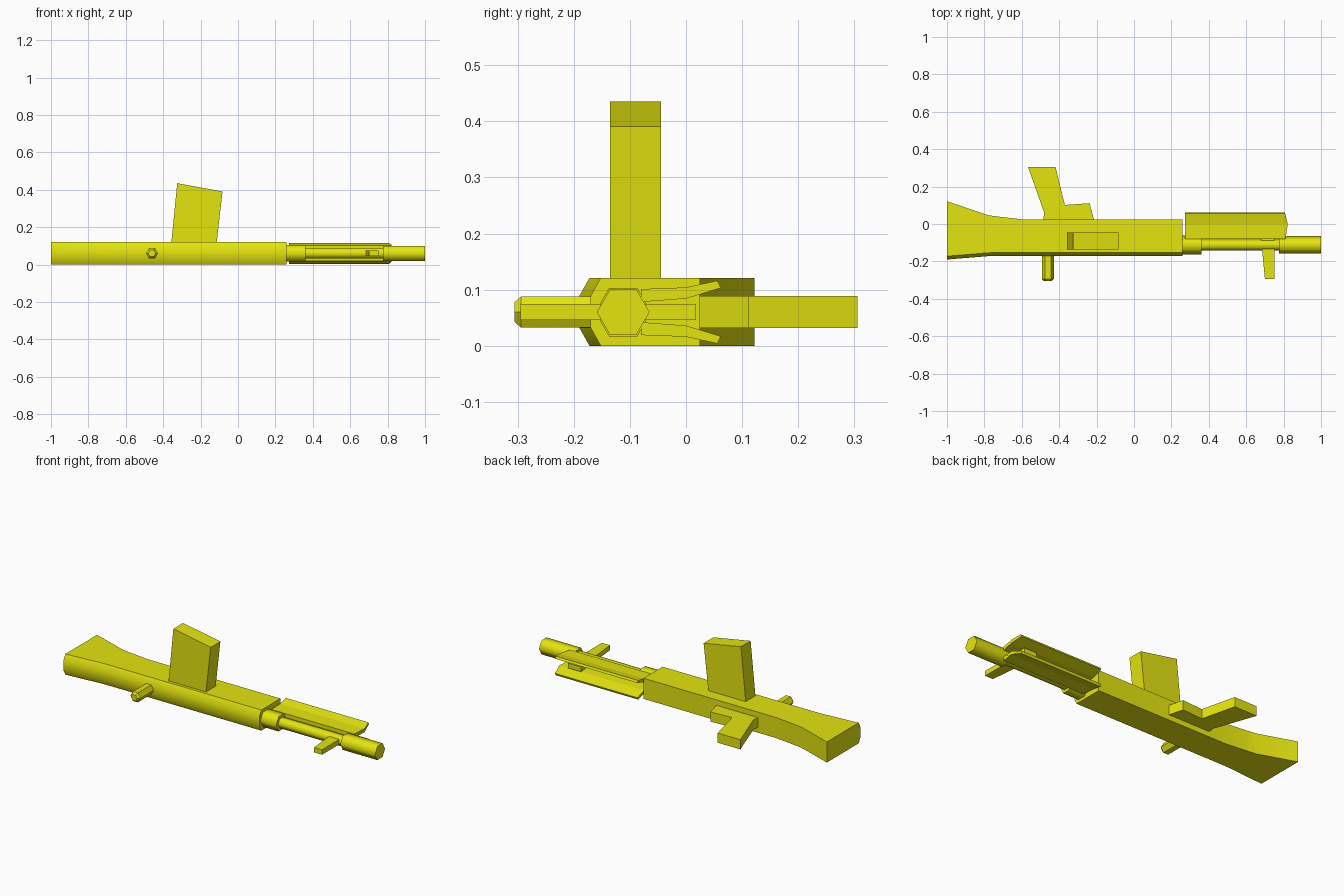
import bpy, bmesh, math

if "Cube" in bpy.data.objects:
    bpy.data.objects.remove(bpy.data.objects["Cube"])

paint = bpy.data.materials.new("yellow")
paint.diffuse_color = (0.78, 0.78, 0.005, 1)
paint.use_nodes = True
paint.node_tree.nodes["Principled BSDF"].inputs["Base Color"].default_value = paint.diffuse_color
ZC = 0.06  # mid-plane of the whole model


def loft(name, rings, smooth=None):
    """Skin a list of equal-length point rings and cap both ends."""
    bm = bmesh.new()
    loops = [[bm.verts.new(p) for p in ring] for ring in rings]
    n = len(loops[0])
    for a, b in zip(loops, loops[1:]):
        for i in range(n):
            j = (i + 1) % n
            bm.faces.new((a[i], a[j], b[j], b[i]))
    bm.faces.new(loops[0])
    bm.faces.new(loops[-1])
    bmesh.ops.recalc_face_normals(bm, faces=bm.faces)
    mesh = bpy.data.meshes.new(name)
    bm.to_mesh(mesh)
    bm.free()
    mesh.materials.append(paint)
    ob = bpy.data.objects.new(name, mesh)
    bpy.context.collection.objects.link(ob)
    if smooth:
        bpy.ops.object.select_all(action='DESELECT')
        ob.select_set(True)
        bpy.context.view_layer.objects.active = ob
        bpy.ops.object.shade_smooth_by_angle(angle=math.radians(smooth))
    return ob


def hexagon(r):
    return [(r * math.cos(k * math.pi / 3), r * math.sin(k * math.pi / 3)) for k in range(6)]


def hex_x(name, x0, x1, r, y=-0.112):
    """Six-sided rod along x."""
    return loft(name, [[(x, y + u, ZC + v) for u, v in hexagon(r)] for x in (x0, x1)], 61)


def plate(name, outline, half):
    """Flat xy outline, thickened about the mid-plane."""
    return loft(name, [[(x, y, z) for x, y in outline] for z in (ZC - half, ZC + half)])


# body and stock: x, inner edge y, outer edge y
stations = [(-1, 0.122, -0.19), (-0.78, 0.047, -0.172), (-0.72, 0.039, -0.17),
            (-0.6, 0.025, -0.17), (0.258, 0.025, -0.17)]
loft("body", [[(x, t, 0), (x, t, 0.121), (x, b + 0.018, 0.121), (x, b, 0.089),
               (x, b, 0.032), (x, b + 0.018, 0)] for x, t, b in stations], 60)

# barrel
hex_x("barrel_collar", 0.25, 0.36, 0.05)
hex_x("barrel", 0.3, 0.8, 0.031)
hex_x("muzzle", 0.775, 1.0, 0.047)

# front post, running through the barrel
plate("front_post", [(0.70, -0.295), (0.752, -0.295), (0.752, 0.018), (0.67, 0.018)], 0.0145)

# two mirrored handguard wings: y, z offset, front end x
wing = [(-0.08, 0.041, 0.81), (0, 0.044, 0.822), (0.056, 0.056, 0.808),
        (0.062, 0.043, 0.806), (0, 0.024, 0.822), (-0.08, 0.018, 0.81)]
for side, label in ((1, "upper"), (-1, "lower")):
    loft("handguard_" + label,
         [[(0.272, y, ZC + side * dz) for y, dz, _ in wing],
          [(xe, y, ZC + side * dz) for y, dz, xe in wing]])

# magazine
loft("magazine", [[(x, y, z) for x, z in
                   ((-0.36, 0.08), (-0.325, 0.435), (-0.083, 0.391), (-0.118, 0.08))]
                  for y in (-0.135, -0.045)])

# grip with guard
plate("grip", [(-0.567, 0.306), (-0.42, 0.306), (-0.37, 0.102), (-0.237, 0.111),
               (-0.212, 0.015), (-0.485, 0.015), (-0.481, 0.062)], 0.0285)

# side handle with a bevelled tip
loft("side_handle", [[(-0.46 + u, y, ZC + v) for u, v in hexagon(r)]
                     for y, r in ((-0.15, 0.032), (-0.294, 0.032), (-0.306, 0.02))], 40)
